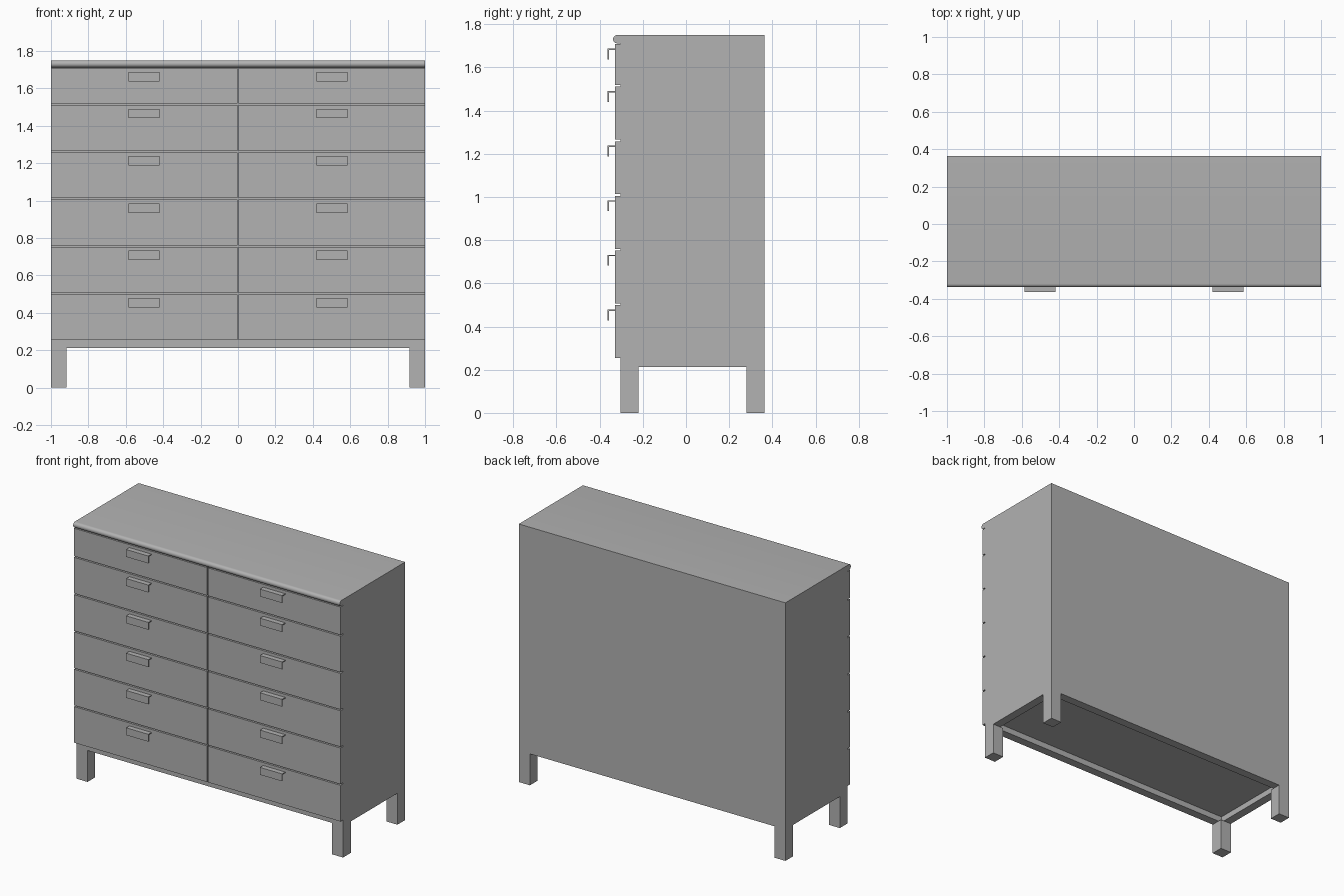
import bpy, bmesh
from math import sin, cos, pi, radians

cube = bpy.data.objects.get("Cube")
if cube:
    bpy.data.objects.remove(cube, do_unlink=True)

# Single grey finish
grey = bpy.data.materials.new("warm_grey")
grey.use_nodes = True
COLOUR = (0.445, 0.445, 0.445, 1)
grey.diffuse_color = COLOUR
grey.node_tree.nodes["Principled BSDF"].inputs["Base Color"].default_value = COLOUR


def add_object(name, bm):
    bmesh.ops.recalc_face_normals(bm, faces=bm.faces)
    mesh = bpy.data.meshes.new(name)
    bm.to_mesh(mesh)
    bm.free()
    mesh.materials.append(grey)
    obj = bpy.data.objects.new(name, mesh)
    bpy.context.collection.objects.link(obj)
    return obj


def extrude_x(name, profile, x0, x1):
    """Extrude a (y, z) outline along x."""
    bm = bmesh.new()
    face = bm.faces.new([bm.verts.new((x0, y, z)) for y, z in profile])
    moved = bmesh.ops.extrude_face_region(bm, geom=[face])["geom"]
    verts = [g for g in moved if isinstance(g, bmesh.types.BMVert)]
    bmesh.ops.translate(bm, verts=verts, vec=(x1 - x0, 0, 0))
    return add_object(name, bm)


def box(name, x0, x1, y0, y1, z0, z1):
    return extrude_x(name, [(y0, z0), (y1, z0), (y1, z1), (y0, z1)], x0, x1)


FRONT, BACK, BOTTOM, TOP = -0.303, 0.363, 0.213, 1.75
DRAWER_FRONT = -0.329
LEG = 0.083

# Carcass with a rounded nose along the front of the top
r, steps = 0.019, 12
nose = [(-0.319 - r * sin(pi * i / steps), TOP - r - r * cos(pi * i / steps))
        for i in range(steps + 1)]
outline = [(FRONT, BOTTOM), (FRONT, TOP - 2 * r)] + nose + [(BACK, TOP), (BACK, BOTTOM)]
carcass = extrude_x("carcass", outline, -1, 1)

# Recessed underside inside a frame as wide as the legs
bm = bmesh.new()
bm.from_mesh(carcass.data)
bm.normal_update()
under = min(bm.faces, key=lambda f: f.calc_center_median().z)
bmesh.ops.inset_region(bm, faces=[under], thickness=LEG)
inner = bmesh.ops.extrude_face_region(bm, geom=[under])["geom"]
bmesh.ops.translate(bm, vec=(0, 0, 0.04),
                    verts=[g for g in inner if isinstance(g, bmesh.types.BMVert)])
if under.is_valid:
    bmesh.ops.delete(bm, geom=[under], context="FACES_ONLY")
bmesh.ops.recalc_face_normals(bm, faces=bm.faces)
bm.to_mesh(carcass.data)
bm.free()
bpy.context.view_layer.objects.active = carcass
carcass.select_set(True)
bpy.ops.object.shade_smooth_by_angle(angle=radians(30))

# Legs flush with the corners
for side, x in (("right", -1), ("left", 1 - LEG)):
    for end, y in (("front", FRONT), ("back", BACK - LEG)):
        box(f"{end}_{side}_leg", x, x + LEG, y, y + LEG, 0, BOTTOM)

# Two columns of drawers, each with an L-shaped pull
GAP, PITCH, BASE = 0.008, 0.253, 0.254
for row in range(6):
    z0 = BASE + row * PITCH
    z1 = 1.708 if row == 5 else z0 + PITCH - GAP
    for side, s in (("right", -1), ("left", 1)):
        xa, xb = sorted((s * GAP / 2, s))
        box(f"drawer_{side}_{row + 1}", xa, xb, DRAWER_FRONT, FRONT, z0, z1)
        top, t, tip = z1 - 0.02, 0.006, -0.363
        pull = [(DRAWER_FRONT, top), (tip, top), (tip, top - 0.05),
                (tip + t, top - 0.05), (tip + t, top - t), (DRAWER_FRONT, top - t)]
        mid = s * 0.502
        extrude_x(f"pull_{side}_{row + 1}", pull, mid - 0.083, mid + 0.083)
